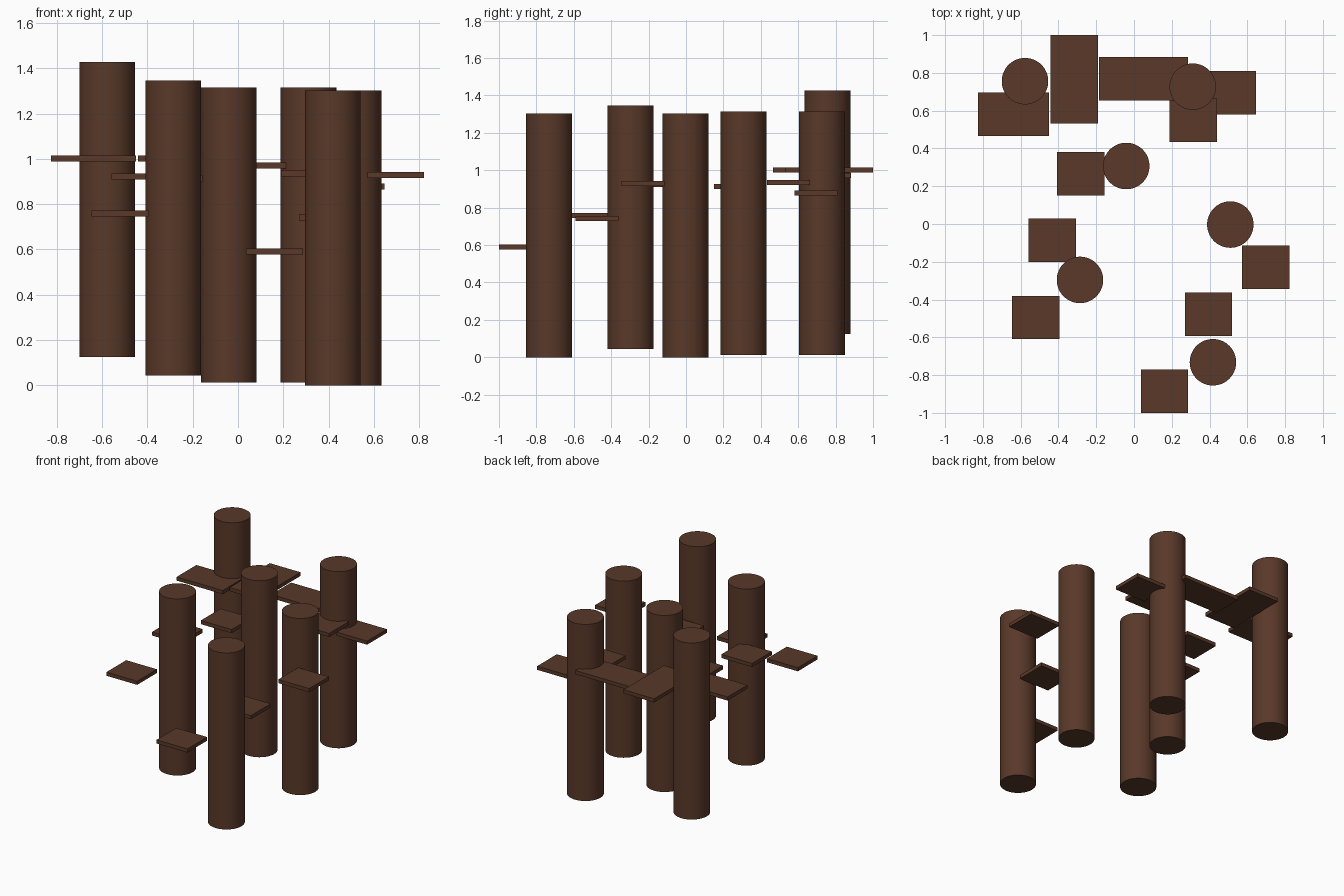
import bpy, math

if "Cube" in bpy.data.objects:
    bpy.data.objects.remove(bpy.data.objects["Cube"])

BARK = bpy.data.materials.new("dark_wood")
BARK.diffuse_color = (0.10, 0.04, 0.022, 1)
BARK.use_nodes = True
BARK.node_tree.nodes["Principled BSDF"].inputs["Base Color"].default_value = BARK.diffuse_color


def pillar(i, x, y, z0, radius=0.123, height=1.302):
    bpy.ops.mesh.primitive_cylinder_add(vertices=64, radius=radius, depth=height,
                                        location=(x, y, z0 + height / 2))
    ob = bpy.context.object
    ob.name = f"pillar_{i}"
    ob.data.materials.append(BARK)
    bpy.ops.object.shade_smooth_by_angle(angle=math.radians(40))


def plank(i, x, y, top, width=0.251, depth=0.23, thick=0.027):
    # x, y are the left and front edges
    bpy.ops.mesh.primitive_cube_add(
        size=1, location=(x + width / 2, y + depth / 2, top - thick / 2))
    ob = bpy.context.object
    ob.name = f"plank_{i}"
    ob.scale = (width, depth, thick)
    bpy.ops.object.transform_apply(location=False, rotation=False, scale=True)
    ob.data.materials.append(BARK)


# Upright round pillars: x, y, base height
pillars = [
    (-0.577, 0.756, 0.125),
    (0.311, 0.727, 0.013),
    (-0.041, 0.307, 0.013),
    (0.510, -0.003, 0.0),
    (-0.286, -0.296, 0.043),
    (0.418, -0.732, 0.0),
]
for i, p in enumerate(pillars, 1):
    pillar(i, *p)

# Stepping planks, rising from the front to the back
planks = [
    (0.036, -1.0, 0.604),
    (0.269, -0.592, 0.756),
    (-0.646, -0.610, 0.772),
    (0.571, -0.345, 0.942),
    (-0.559, -0.202, 0.936),
    (-0.408, 0.150, 0.926),
    (0.189, 0.434, 0.949),
    (0.396, 0.580, 0.892),
    (-0.185, 0.653, 0.985, 0.47),
    (-0.441, 0.531, 1.015, 0.251, 0.469),
    (-0.826, 0.465, 1.015, 0.376),
]
for i, p in enumerate(planks, 1):
    plank(i, *p)
